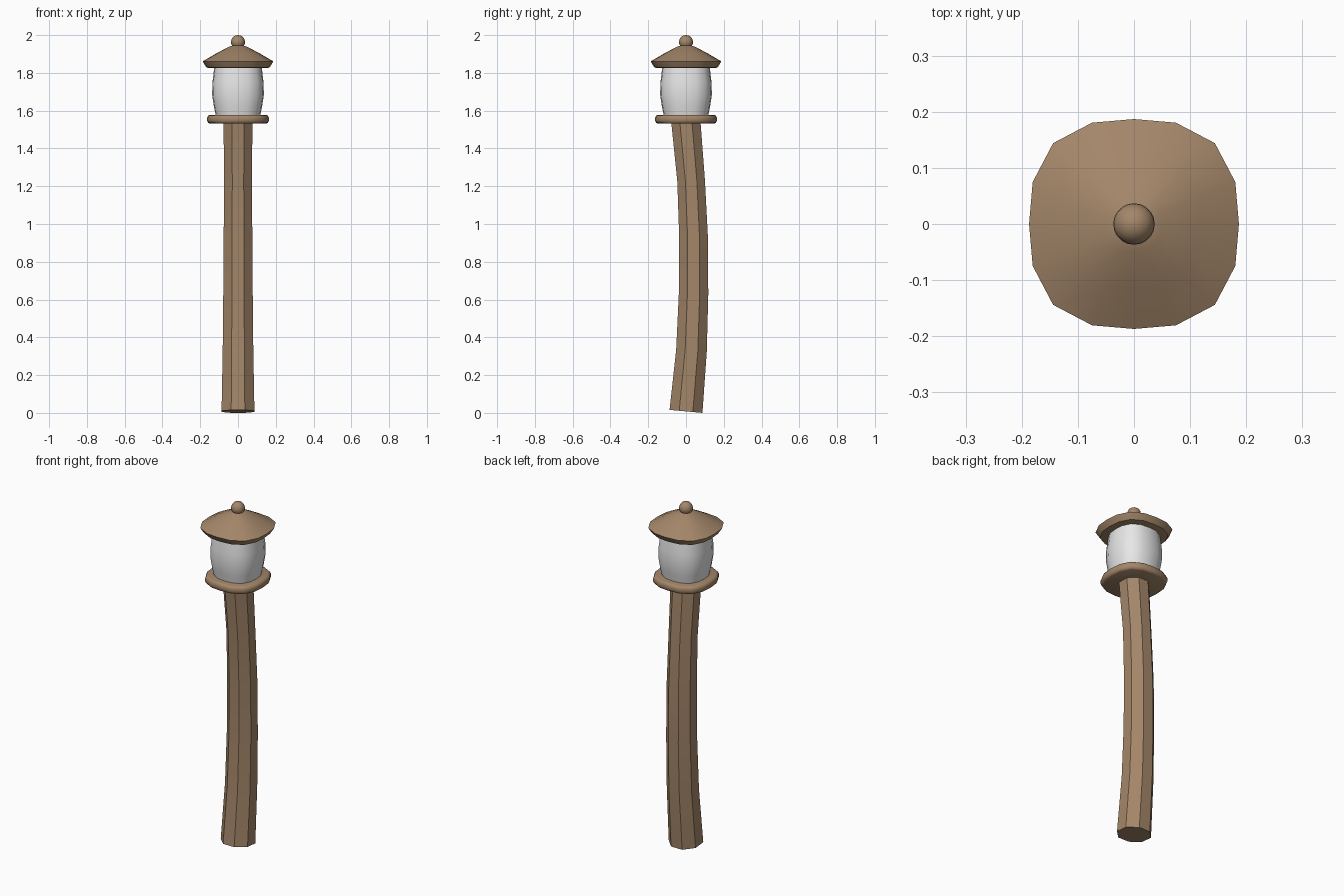
import bpy, bmesh, math

cube = bpy.data.objects.get("Cube")
if cube:
    bpy.data.objects.remove(cube)


def make_material(name, rgb):
    mat = bpy.data.materials.new(name)
    mat.use_nodes = True
    mat.diffuse_color = (*rgb, 1)
    mat.node_tree.nodes["Principled BSDF"].inputs["Base Color"].default_value = (*rgb, 1)
    return mat


WOOD = make_material("brown wood", (0.367, 0.238, 0.141))
GLASS = make_material("pale lamp glass", (0.8, 0.8, 0.8))


def finish(obj, mat, angle=35):
    obj.data.materials.append(mat)
    bpy.ops.object.select_all(action="DESELECT")
    obj.select_set(True)
    bpy.context.view_layer.objects.active = obj
    bpy.ops.object.shade_smooth_by_angle(angle=math.radians(angle))


def loft(name, rings, mat, angle=35):
    """Skin a closed solid through rings of points."""
    bm = bmesh.new()
    loops = [[bm.verts.new(p) for p in ring] for ring in rings]
    n = len(loops[0])
    for low, high in zip(loops, loops[1:]):
        for i in range(n):
            j = (i + 1) % n
            bm.faces.new((low[i], low[j], high[j], high[i]))
    bm.faces.new(loops[0][::-1])
    bm.faces.new(loops[-1])
    bmesh.ops.recalc_face_normals(bm, faces=bm.faces)
    mesh = bpy.data.meshes.new(name)
    bm.to_mesh(mesh)
    bm.free()
    obj = bpy.data.objects.new(name, mesh)
    bpy.context.collection.objects.link(obj)
    finish(obj, mat, angle)


def rounded_square(radius, z, sides=16, corner=0.045):
    """Sixteen-sided outline that swells towards its four corners."""
    ring = []
    for i in range(sides):
        a = math.tau * i / sides
        r = radius * (1 + corner * (1 - math.cos(4 * a)))
        ring.append((r * math.cos(a), r * math.sin(a), z))
    return ring


def turned(name, profile, mat, angle=35):
    loft(name, [rounded_square(r, z) for r, z in profile], mat, angle)


# Bowed octagonal post: (height, y offset, half width), rings square to the path
path = [(0.008, 0.0, 0.087), (0.33, 0.029, 0.081), (0.63, 0.04, 0.078),
        (0.93, 0.04, 0.076), (1.23, 0.027, 0.073), (1.545, -0.001, 0.077)]
post = []
for k, (z, y, half) in enumerate(path):
    before, after = path[max(k - 1, 0)], path[min(k + 1, len(path) - 1)]
    slope = (after[1] - before[1]) / (after[0] - before[0])
    r = half / math.cos(math.pi / 8)
    ring = []
    for i in range(8):
        a = math.tau * (i + 0.5) / 8
        dy = r * math.sin(a)
        ring.append((r * math.cos(a), y + dy, z - slope * dy))
    post.append(ring)
loft("post", post, WOOD, 30)

# Rounded plate under the lamp
turned("lamp_base", [(0.15, 1.532), (0.158, 1.536), (0.163, 1.547), (0.163, 1.563),
                     (0.158, 1.574), (0.148, 1.578)], WOOD, 50)

# Bulging lamp body
turned("lamp_glass", [(0.117, 1.57), (0.128, 1.625), (0.137, 1.685),
                      (0.135, 1.75), (0.125, 1.835)], GLASS)

# Flared roof with a thin bevelled rim
turned("roof", [(0.155, 1.826), (0.166, 1.828), (0.179, 1.847), (0.187, 1.861),
                (0.115, 1.903), (0.05, 1.938), (0.02, 1.948)], WOOD, 40)

# Ball on top of the roof
bpy.ops.mesh.primitive_uv_sphere_add(segments=20, ring_count=12, radius=0.037,
                                     location=(0, 0, 1.963))
knob = bpy.context.object
knob.name = "roof_knob"
finish(knob, WOOD)
